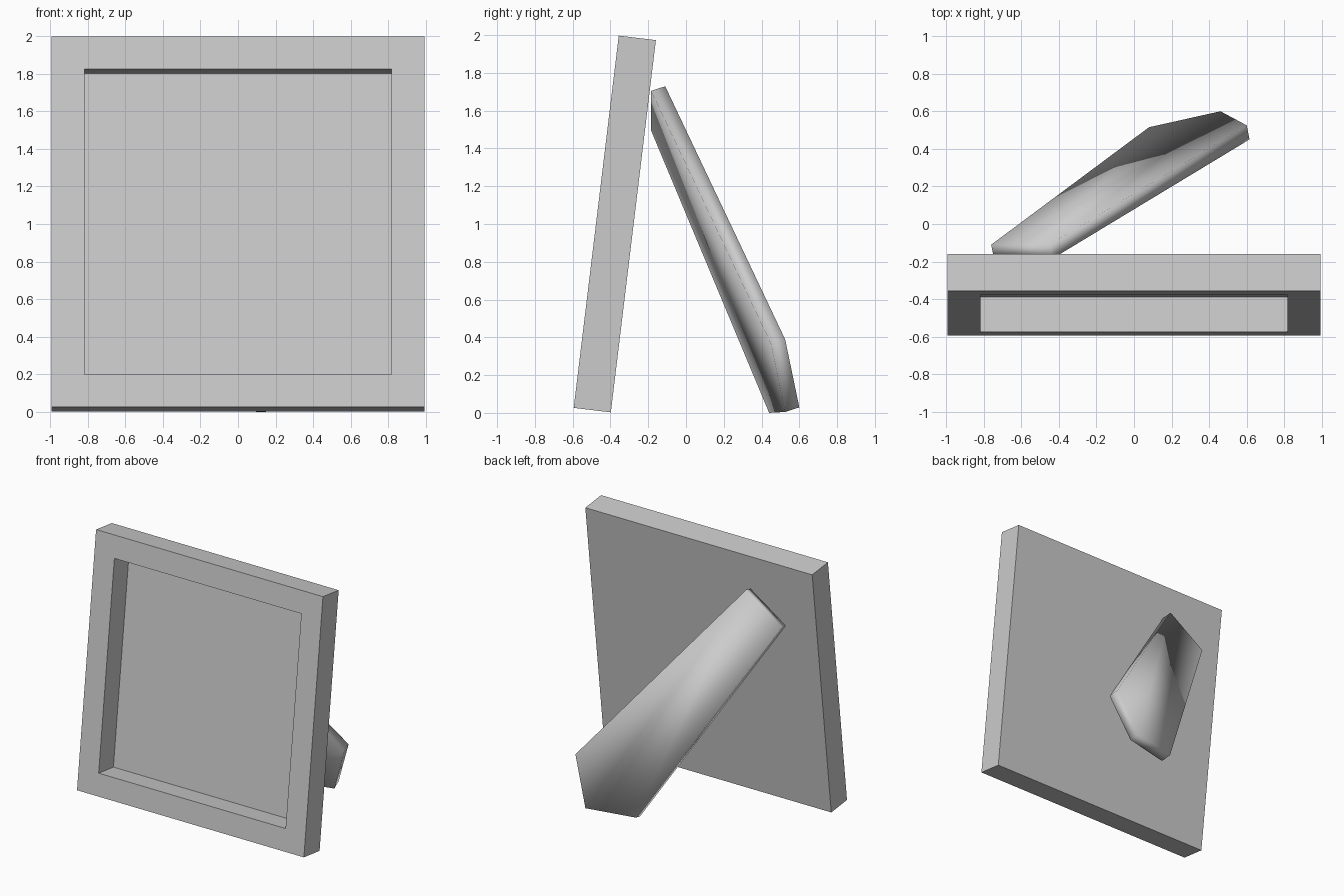
import bpy
import bmesh
import math
from mathutils import Vector

if "Cube" in bpy.data.objects:
    bpy.data.objects.remove(bpy.data.objects["Cube"], do_unlink=True)

SIDE = 1.985          # square frame side
THICK = 0.198         # frame thickness
BORDER = 0.247        # width of the rim around the recess
DEPTH = 0.186         # recess depth
TILT = math.radians(-6.9)

# Single plain grey
grey = bpy.data.materials.new("plain_grey")
grey.use_nodes = True
colour = (0.6, 0.6, 0.6, 1.0)
grey.diffuse_color = colour
grey.node_tree.nodes["Principled BSDF"].inputs["Base Color"].default_value = colour


def make_object(name, bm, smooth):
    bmesh.ops.recalc_face_normals(bm, faces=bm.faces)
    for face in bm.faces:
        face.smooth = smooth
    mesh = bpy.data.meshes.new(name)
    bm.to_mesh(mesh)
    bm.free()
    mesh.materials.append(grey)
    obj = bpy.data.objects.new(name, mesh)
    bpy.context.collection.objects.link(obj)
    return obj


# Frame: square slab with a deep recess in the front, leaning back
bm = bmesh.new()
bmesh.ops.create_cube(bm, size=1)
bmesh.ops.scale(bm, vec=(SIDE, THICK, SIDE), verts=bm.verts)
bm.normal_update()
front = min(bm.faces, key=lambda f: f.calc_center_median().y)
bmesh.ops.inset_region(bm, faces=[front], thickness=BORDER)
front = min(bm.faces, key=lambda f: (round(f.calc_center_median().y, 4),
                                     f.calc_center_median().xz.length))
panel = bmesh.ops.extrude_face_region(bm, geom=[front])["geom"]
bmesh.ops.translate(bm, vec=(0, DEPTH, 0),
                    verts=[v for v in panel if isinstance(v, bmesh.types.BMVert)])
if front.is_valid:
    bmesh.ops.delete(bm, geom=[front], context='FACES_ONLY')
frame = make_object("picture_frame", bm, False)
frame.location = (0, -0.377, 1.0)
frame.rotation_euler.x = TILT

# Support leg: slanted five-sided plank with a clipped foot, softly shaded
outline = [(-0.745, -0.185, 1.495), (-0.435, -0.185, 1.705), (0.615, 0.45, 0.365),
           (0.475, 0.525, 0.005), (0.095, 0.44, 0.0)]
offset = Vector((-0.015, 0.075, 0.024))
bm = bmesh.new()
face = bm.faces.new([bm.verts.new(p) for p in outline])
back = bmesh.ops.extrude_face_region(bm, geom=[face], use_keep_orig=True)["geom"]
bmesh.ops.translate(bm, vec=offset,
                    verts=[v for v in back if isinstance(v, bmesh.types.BMVert)])
make_object("support_leg", bm, True)
